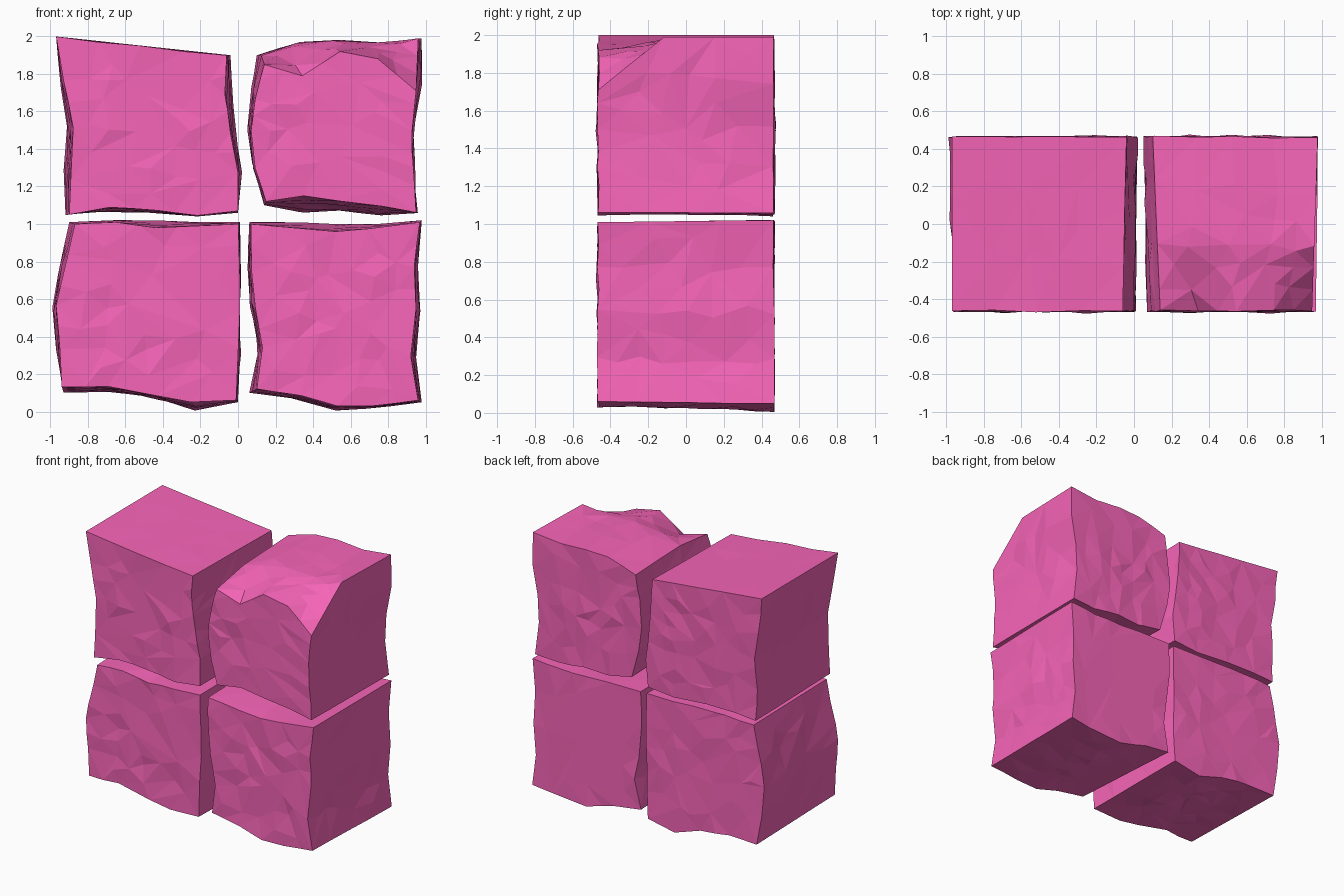
import bpy, bmesh, random

if "Cube" in bpy.data.objects:
    bpy.data.objects.remove(bpy.data.objects["Cube"])

random.seed(11)
pink = bpy.data.materials.new("pink_stone")
pink.diffuse_color = (0.93, 0.13, 0.48, 1)
pink.use_nodes = True
pink.node_tree.nodes["Principled BSDF"].inputs["Base Color"].default_value = pink.diffuse_color
HALF_DEPTH = 0.465


def lerp(a, b, t):
    return a + (b - a) * t


def sample(stations, t):
    """Value along evenly spaced stations."""
    f = min(max(t, 0), 1) * (len(stations) - 1)
    i = min(int(f), len(stations) - 2)
    return lerp(stations[i], stations[i + 1], f - i)


def block(name, left, right, bottom, top, reach=(1.0, 1.0), back_relief=1.0):
    """Rough block; each side is a (front, back) pair of edge profiles.
    reach: how far back the top slopes at its left and right end."""
    bm = bmesh.new()
    bmesh.ops.create_cube(bm, size=1)
    # 8 x 8 cells keep the edge stations exact
    bmesh.ops.subdivide_edges(bm, edges=bm.edges[:], cuts=7, use_grid_fill=True)
    for v in bm.verts:
        p = [c + 0.5 for c in v.co]
        inner = [0.001 < c < 0.999 for c in p]
        free = sum(inner)
        coarse = all(round(c * 8) % 2 == 0 for c in p)
        # slide points inside their own face for irregular facets
        if free == 2:
            p = [c + random.uniform(-0.035, 0.035) if k else c for c, k in zip(p, inner)]
        u, d, w = p
        side = lambda pair, t, k: lerp(sample(pair[0], t), sample(pair[1], t), k)
        z_top = side(top, u, min(1, d / lerp(*reach, u)))
        x = lerp(side(left, w, d), side(right, w, d), u)
        z = lerp(side(bottom, u, d), z_top, w)
        y = (2 * d - 1) * HALF_DEPTH
        # chiselled relief along the face normal, stronger on coarse points
        s = 1.0 if coarse else 0.35
        if free == 2:
            if not inner[1]:
                s *= back_relief if d > 0.5 else 1
                y += s * random.uniform(-0.014, 0.014)
            elif not inner[0]:
                x += s * random.uniform(-0.012, 0.012)
            elif w < 0.5:
                z += s * random.uniform(-0.01, 0.015)
            else:
                z += s * random.uniform(-0.003, 0.003)
        elif not inner[1]:
            y += random.uniform(-0.006, 0.006)
        v.co = (x, y, z)
    bmesh.ops.triangulate(bm, faces=bm.faces[:], quad_method='BEAUTY')
    bmesh.ops.recalc_face_normals(bm, faces=bm.faces[:])
    mesh = bpy.data.meshes.new(name)
    bm.to_mesh(mesh)
    bm.free()
    mesh.materials.append(pink)
    obj = bpy.data.objects.new(name, mesh)
    bpy.context.collection.objects.link(obj)
    # merge the small facets into larger irregular ones
    obj.modifiers.new("coarse_facets", 'DECIMATE').ratio = 0.45


# Upper left block with sloping top
block("upper_left_block",
      left=((-0.90, -0.89, -0.88, -0.93, -0.97), (-0.92, -0.93, -0.91, -0.95, -0.97)),
      right=((0.00, 0.00, -0.04, -0.07, -0.06), (0.00, 0.02, -0.01, -0.03, -0.04)),
      bottom=((1.05, 1.09, 1.075, 1.045, 1.07), (1.05, 1.065, 1.06, 1.04, 1.06)),
      top=((2.00, 1.97, 1.95, 1.92, 1.90), (2.00, 1.975, 1.95, 1.925, 1.90)))

# Upper right block with chipped front top edge
block("upper_right_block",
      left=((0.15, 0.09, 0.07, 0.09, 0.14), (0.14, 0.08, 0.05, 0.07, 0.10)),
      right=((0.95, 0.94, 0.93, 0.93, 0.95), (0.96, 0.93, 0.94, 0.985, 0.98)),
      bottom=((1.12, 1.15, 1.12, 1.10, 1.06), (1.10, 1.06, 1.07, 1.045, 1.06)),
      top=((1.85, 1.79, 1.92, 1.88, 1.71), (1.90, 1.97, 1.98, 1.965, 1.99)),
      reach=(0.4, 0.375))

# Lower left block
block("lower_left_block",
      left=((-0.94, -0.95, -0.97, -0.92, -0.87), (-0.93, -0.97, -0.99, -0.95, -0.90)),
      right=((-0.01, 0.00, 0.01, 0.01, 0.00), (0.00, 0.01, 0.01, 0.015, 0.01)),
      bottom=((0.13, 0.135, 0.09, 0.05, 0.06), (0.10, 0.105, 0.08, 0.005, 0.05)),
      top=((1.00, 1.01, 0.98, 0.99, 1.00), (1.01, 1.02, 1.02, 1.01, 1.01)))

# Lower right block, nearly flat at the back
block("lower_right_block",
      left=((0.10, 0.13, 0.09, 0.07, 0.07), (0.06, 0.11, 0.07, 0.05, 0.06)),
      right=((0.96, 0.92, 0.95, 0.94, 0.97), (0.98, 0.95, 0.97, 0.96, 0.98)),
      bottom=((0.12, 0.09, 0.03, 0.03, 0.06), (0.10, 0.07, 0.005, 0.02, 0.05)),
      top=((1.00, 0.98, 0.96, 0.98, 1.01), (1.01, 1.01, 1.00, 1.00, 1.02)),
      back_relief=0.15)
